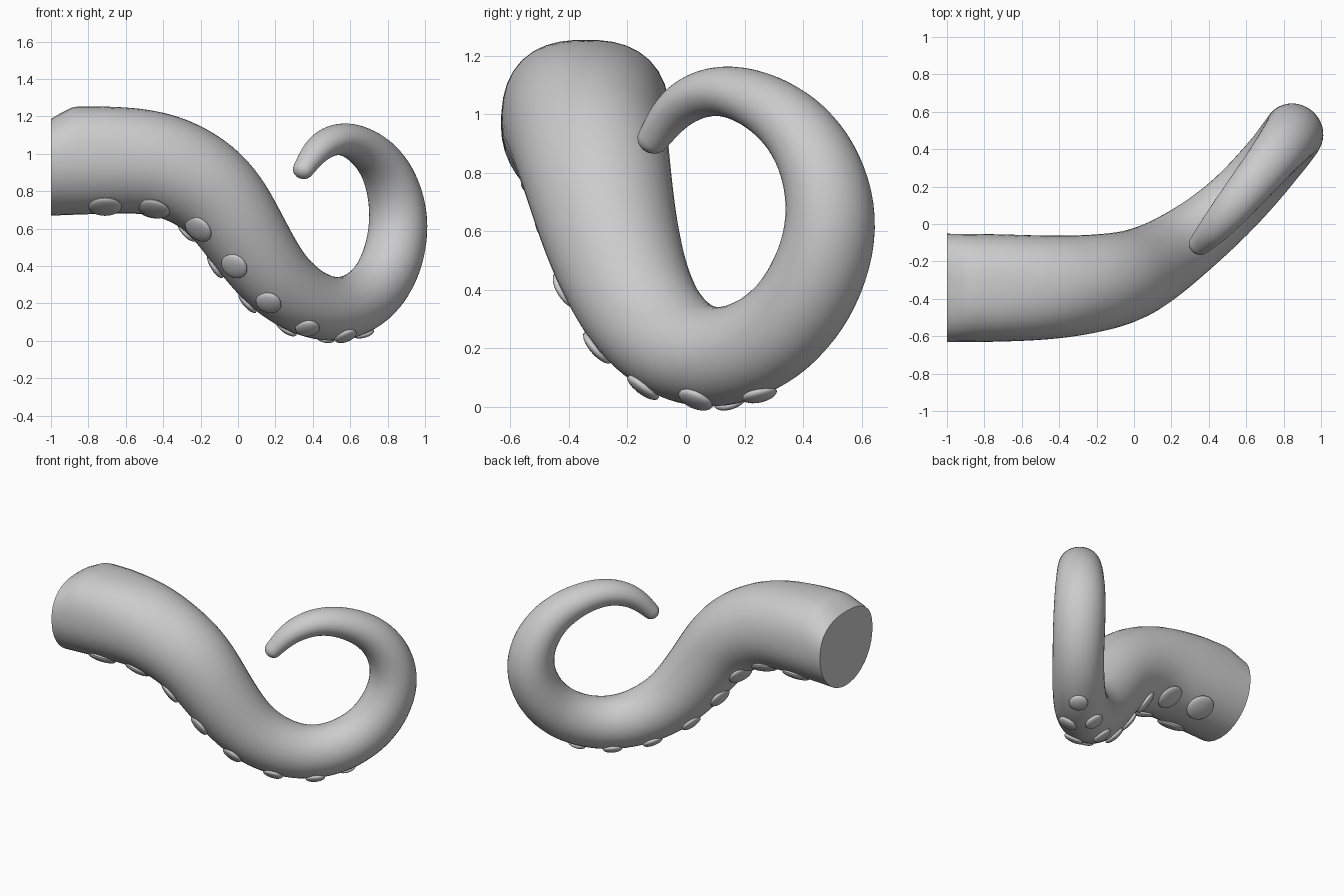
import bpy, bmesh, math
from mathutils import Vector, Matrix

if "Cube" in bpy.data.objects:
    bpy.data.objects.remove(bpy.data.objects["Cube"])

# Centre line of the arm: x, y, z, radius
PATH = [(-1.0, -.342, .96, .29), (-.7, -.342, .967, .287), (-.4, -.338, .945, .274),
        (-.13, -.305, .80, .254), (.045, -.247, .55, .228), (.24, -.13, .283, .196),
        (.52, .09, .154, .168), (.765, .365, .288, .162), (.868, .508, .62, .152),
        (.787, .407, .938, .119), (.59, .165, 1.085, .088), (.44, -.015, 1.04, .073),
        (.348, -.112, .915, .053)]
# Distance along the arm of each pair of suckers; the last is a single one
SUCKER_STEPS = [.29, .61, .98, 1.26, 1.5, 1.73, 1.94, 2.11]
SUB, SIDES = 10, 40
ACROSS = Vector((.77, -.63, 0)).normalized()  # across the plane of the curl


def smooth_path(pts, sub):
    p = [Vector(q) for q in pts]
    p = [2 * p[0] - p[1]] + p + [2 * p[-1] - p[-2]]
    out = []
    for i in range(1, len(p) - 2):
        a, b, c, d = p[i - 1:i + 3]
        for k in range(sub):
            t = k / sub
            out.append(.5 * (2 * b + (c - a) * t + (2 * a - 5 * b + 4 * c - d) * t * t
                             + (3 * b - a - 3 * c + d) * t ** 3))
    out.append(p[-2])
    for _ in range(24):  # even out the curvature
        out = [out[0]] + [(a + 2 * b + c) / 4 for a, b, c in zip(out, out[1:], out[2:])] + [out[-1]]
    return out


samples = smooth_path(PATH, SUB)
centres = [s.to_3d() for s in samples]
radii = [s.w for s in samples]
last = len(centres) - 1
tangents = [(centres[min(i + 1, last)] - centres[max(i - 1, 0)]).normalized()
            for i in range(last + 1)]
tangents[0] = Vector((1, 0, 0))
body_count = last + 1

# Rounded tip
r, c, t = radii[-1], centres[-1], tangents[-1]
for a in (20, 40, 60, 78):
    a = math.radians(a)
    centres.append(c + t * r * .9 * math.sin(a))
    radii.append(r * math.cos(a))
    tangents.append(t)

# Arm: rings carried along the centre line
bm = bmesh.new()
normal = Vector((0, 0, 1))
rings = []
for i, (c, r, t) in enumerate(zip(centres, radii, tangents)):
    normal = (normal - t * normal.dot(t)).normalized()
    side = t.cross(normal)
    square = max(0, min(1, (-.3 - c.x) / .4))  # root is slightly squared on top
    dip = max(0, min(1, (-.87 - c.x) / .13))   # and slopes down to the cut end
    u = i / SUB                                # curl is a little wider than thick
    widen = .22 * max(0, min(1, (u - 7) / 3)) - .12 * max(0, min(1, (u - 10.5) / 1.5))
    ring = []
    for k in range(SIDES):
        a = math.tau * k / SIDES
        ca, sa = math.cos(a), math.sin(a)
        rr = r
        if ca > 0:
            e = 2 + .5 * square
            rr = r / (abs(ca) ** e + abs(sa) ** e) ** (1 / e)
            ca *= 1 - .22 * dip
        offset = rr * (ca * normal + sa * side)
        offset += widen * offset.dot(ACROSS) * ACROSS
        ring.append(bm.verts.new(c + offset))
    rings.append(ring)
for a, b in zip(rings, rings[1:]):
    for k in range(SIDES):
        j = (k + 1) % SIDES
        bm.faces.new((a[k], a[j], b[j], b[k]))
bm.faces.new(rings[0])
bm.faces.new(rings[-1])
bmesh.ops.recalc_face_normals(bm, faces=bm.faces)
mesh = bpy.data.meshes.new("tentacle_arm")
bm.to_mesh(mesh)
bm.free()
arm = bpy.data.objects.new("tentacle_arm", mesh)
bpy.context.collection.objects.link(arm)


def smooth(obj):
    bpy.ops.object.select_all(action='DESELECT')
    obj.select_set(True)
    bpy.context.view_layer.objects.active = obj
    bpy.ops.object.shade_smooth_by_angle(angle=math.radians(50))


smooth(arm)

# Suckers: two rows of flattened discs along the underside
lengths = [0.0]
for i in range(1, body_count):
    lengths.append(lengths[-1] + (centres[i] - centres[i - 1]).length)
bm = bmesh.new()
for s in SUCKER_STEPS:
    i = next(k for k in range(body_count) if lengths[k] >= s)
    f = (s - lengths[i - 1]) / (lengths[i] - lengths[i - 1])
    c = centres[i - 1].lerp(centres[i], f)
    t = tangents[i - 1].lerp(tangents[i], f).normalized()
    r = radii[i - 1] + (radii[i] - radii[i - 1]) * f
    down = Vector((0, 0, -1))
    down = (down - t * down.dot(t)).normalized()
    side = t.cross(down)
    size = r * .24 + .021
    for degrees in ((0,) if s == SUCKER_STEPS[-1] else (-30, 30)):
        a = math.radians(degrees)
        out = math.cos(a) * down + math.sin(a) * side
        across = out.cross(t)
        rot = Matrix((t, across, out)).transposed().to_4x4()
        m = Matrix.Translation(c + out * r) @ rot @ Matrix.Diagonal((size, size, .024, 1))
        bmesh.ops.create_uvsphere(bm, u_segments=24, v_segments=12, radius=1, matrix=m)
bmesh.ops.recalc_face_normals(bm, faces=bm.faces)
mesh = bpy.data.meshes.new("suckers")
bm.to_mesh(mesh)
bm.free()
suckers = bpy.data.objects.new("suckers", mesh)
bpy.context.collection.objects.link(suckers)
smooth(suckers)
